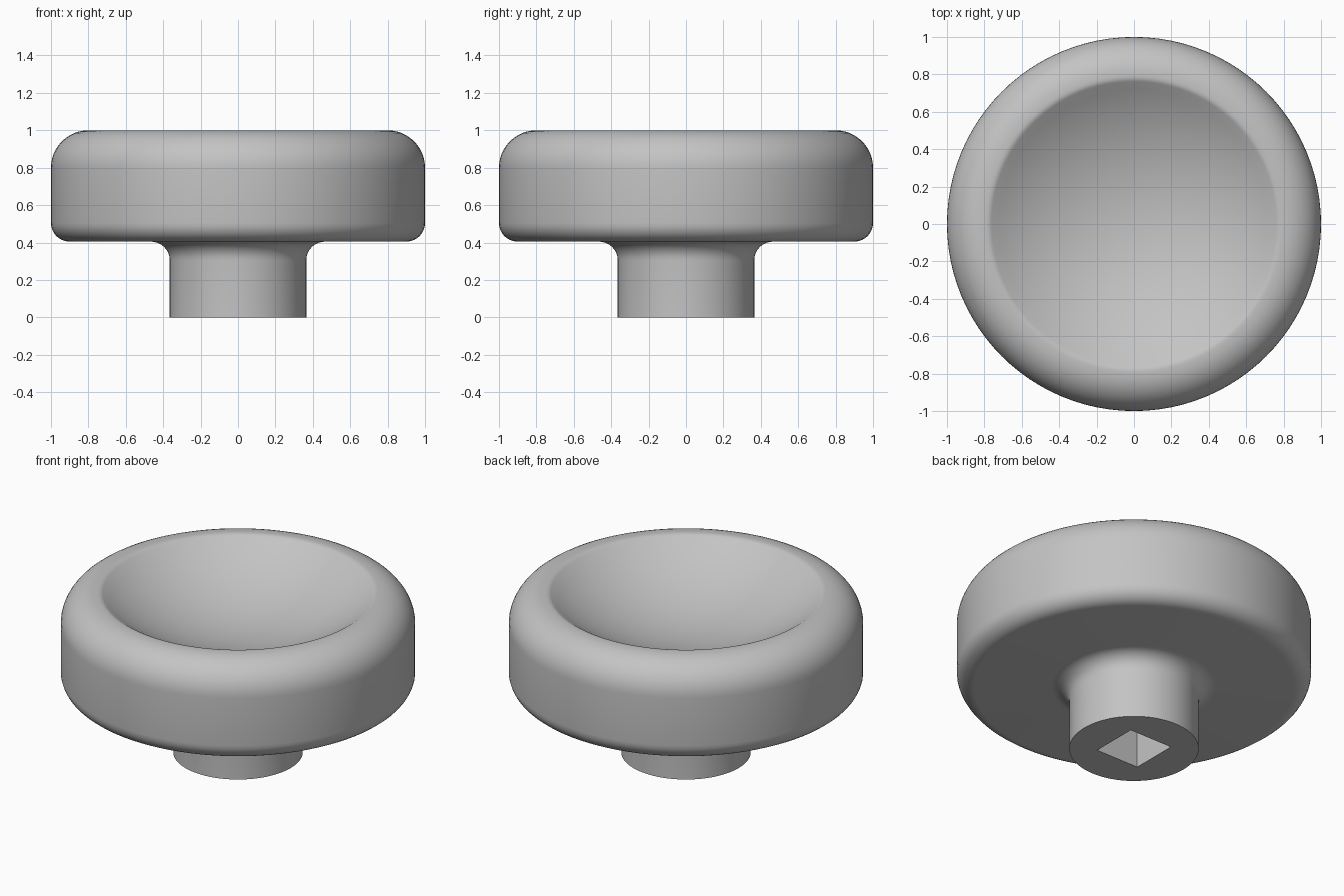
import bpy, bmesh
from math import sin, cos, pi, radians, asin
from mathutils import Vector

cube = bpy.data.objects.get("Cube")
if cube:
    bpy.data.objects.remove(cube, do_unlink=True)

# Plain grey material
grey = bpy.data.materials.new("grey")
grey.use_nodes = True
colour = (0.55, 0.55, 0.55, 1)
grey.diffuse_color = colour
grey.node_tree.nodes["Principled BSDF"].inputs["Base Color"].default_value = colour


def arc(r, z, radius, start, end, steps):
    """Points (r, z) along an arc, angles in degrees."""
    angles = [radians(start + (end - start) * i / steps) for i in range(steps + 1)]
    return [(r + radius * cos(a), z + radius * sin(a)) for a in angles]


def make_object(name, bm):
    mesh = bpy.data.meshes.new(name)
    bm.to_mesh(mesh)
    bm.free()
    mesh.materials.append(grey)
    obj = bpy.data.objects.new(name, mesh)
    bpy.context.collection.objects.link(obj)
    return obj


def lathe(name, profile, segments):
    bm = bmesh.new()
    verts = [bm.verts.new((r, 0, z)) for r, z in profile]
    edges = [bm.edges.new(pair) for pair in zip(verts, verts[1:])]
    bmesh.ops.spin(bm, geom=verts + edges, cent=(0, 0, 0), axis=(0, 0, 1),
                   angle=2 * pi, steps=segments, use_merge=False)
    bmesh.ops.remove_doubles(bm, verts=bm.verts, dist=0.0005)
    bmesh.ops.recalc_face_normals(bm, faces=bm.faces)
    return make_object(name, bm)


# Profile from the stem base, round the body and into the dished top
slope, lip = 36, 0.05
lip_r = 0.79
edge_r = lip_r - lip * sin(radians(slope))
edge_z = 1 - lip + lip * cos(radians(slope))
dish_radius = edge_r / sin(radians(slope))
dish_z = edge_z + dish_radius * cos(radians(slope))

profile = [(0, 0), (0.365, 0)]
profile += arc(0.465, 0.305, 0.1, 180, 90, 8)            # stem fillet
profile += arc(0.9, 0.505, 0.1, -90, 0, 8)               # lower edge
profile += arc(0.8, 0.8, 0.2, 0, 90, 12)                 # upper edge
profile += arc(lip_r, 1 - lip, lip, 90, 90 + slope, 4)   # inner lip
profile += arc(0, dish_z, dish_radius, slope - 90, -90, 16)[1:]  # dish
knob = lathe("knob", profile, 96)

# Square socket in the stem base
bm = bmesh.new()
bmesh.ops.create_cube(bm, size=1)
bmesh.ops.scale(bm, vec=(0.295, 0.295, 0.6), verts=bm.verts)
cutter = make_object("socket_cutter", bm)
cutter.hide_render = True

socket = knob.modifiers.new("socket", "BOOLEAN")
socket.operation = "DIFFERENCE"
socket.solver = "EXACT"
socket.object = cutter

bpy.ops.object.select_all(action="DESELECT")
knob.select_set(True)
bpy.context.view_layer.objects.active = knob
bpy.ops.object.modifier_apply(modifier="socket")
bpy.data.objects.remove(cutter, do_unlink=True)
bpy.ops.object.shade_smooth_by_angle(angle=radians(35))
